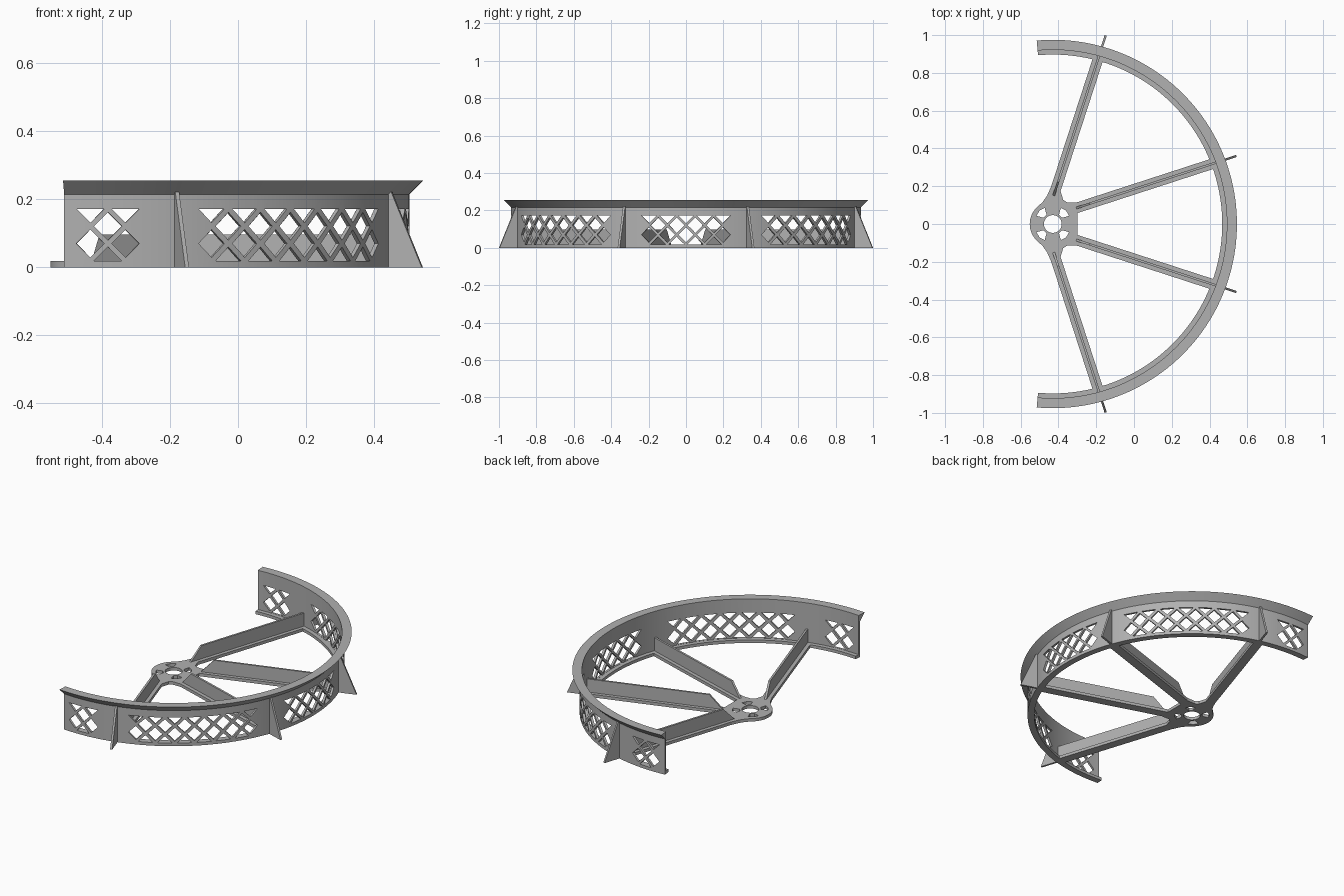
import bpy, bmesh
from math import sin, cos, radians, degrees, pi
from mathutils import Vector

cube = bpy.data.objects.get("Cube")
if cube:
    bpy.data.objects.remove(cube)

CX = -0.43            # hub and ring centre on x
BASE = 0.018          # thickness of the floor parts
WALL_IN, WALL_OUT = 0.922, 0.935

grey = bpy.data.materials.new("plain grey")
grey.use_nodes = True
grey.diffuse_color = (0.44, 0.44, 0.44, 1)
grey.node_tree.nodes["Principled BSDF"].inputs["Base Color"].default_value = grey.diffuse_color


def make(name, bm):
    bmesh.ops.recalc_face_normals(bm, faces=bm.faces)
    mesh = bpy.data.meshes.new(name)
    bm.to_mesh(mesh)
    bm.free()
    mesh.materials.append(grey)
    ob = bpy.data.objects.new(name, mesh)
    bpy.context.collection.objects.link(ob)
    return ob


def loft(bm, loops):
    """Join matching closed loops with quads and cap both ends."""
    rings = [[bm.verts.new(p) for p in loop] for loop in loops]
    n = len(rings[0])
    for a, b in zip(rings, rings[1:]):
        for i in range(n):
            j = (i + 1) % n
            bm.faces.new((a[i], a[j], b[j], b[i]))
    bm.faces.new(rings[0])
    bm.faces.new(rings[-1][::-1])


def polar(r, a, z):
    return Vector((CX + r * cos(a), r * sin(a), z))


def cut(ob, bm):
    cutter = make(ob.name + "_cutter", bm)
    mod = ob.modifiers.new("openings", "BOOLEAN")
    mod.operation = "DIFFERENCE"
    mod.solver = "EXACT"
    mod.object = cutter
    bpy.context.view_layer.update()
    graph = bpy.context.evaluated_depsgraph_get()
    mesh = bpy.data.meshes.new_from_object(ob.evaluated_get(graph))
    ob.modifiers.clear()
    ob.data = mesh
    bpy.data.objects.remove(cutter)


# Guard ring: wall with inner foot and flared top lip, swept along an arc
profile = [(0.897, 0), (WALL_OUT, 0), (WALL_OUT, 0.215), (0.975, 0.255),
           (WALL_IN, 0.255), (WALL_IN, BASE), (0.897, BASE)]
steps, end = 96, radians(95)
bm = bmesh.new()
loft(bm, [[polar(r, end * (2 * i / steps - 1), z) for r, z in profile]
          for i in range(steps + 1)])
ring = make("guard_ring", bm)

# Lattice windows: rows of diamonds, the top and bottom rows halved
bm = bmesh.new()
LOW, HIGH, HALF = 0.019, 0.172, 0.041
row_gap = (HIGH - LOW) / 3


def lattice(centre, columns, gap):
    for row in range(4):
        count = columns if row % 2 == 0 else columns - 1
        z = HIGH - row * row_gap
        for k in range(count):
            s = (2 * k - count + 1) * gap
            shape = [(s - HALF, z), (s + HALF, z)]
            if row < 3:
                shape.insert(1, (s, z - HALF))
            if row > 0:
                shape.append((s, z + HALF))
            loft(bm, [[polar(r, centre + u / WALL_OUT, v) for u, v in shape]
                      for r in (0.91, 0.95)])


lattice(0, 5, 0.050)
for side in (-1, 1):
    lattice(side * radians(48), 7, 0.054)
    lattice(side * radians(87.1), 2, 0.052)
cut(ring, bm)

# Spokes with upright ribs, and the outer fins in line with them
SHIFT = 0.042


def plate(name, side, angle, outline, half):
    """Upright plate: outline in distance and height, thick across the spoke."""
    a = radians(angle)
    d = Vector((cos(a), sin(a), 0))
    n = Vector((-sin(a), cos(a), 0))
    loops = []
    for off in (SHIFT - half, SHIFT + half):
        pts = [Vector((CX, 0, z)) + d * r + n * off for r, z in outline]
        loops.append([(p.x, p.y * side, p.z) for p in pts])
    bm = bmesh.new()
    loft(bm, loops)
    return make(name, bm)


for side, hand in ((1, "left"), (-1, "right")):
    for angle, place in ((18, "inner"), (72, "outer")):
        tag = f"{hand}_{place}"
        plate(f"spoke_{tag}", side, angle,
              [(0.11, 0), (0.91, 0), (0.91, BASE), (0.11, BASE)], 0.0275)
        plate(f"rib_{tag}", side, angle,
              [(0.145, 0.01), (0.928, 0.01), (0.928, 0.097), (0.22, 0.097), (0.145, BASE)], 0.006)
        plate(f"fin_{tag}", side, angle,
              [(0.925, 0), (1.036, 0), (0.942, 0.221), (0.925, 0.221)], 0.006)

# Hub plate: round at one side, blending into the spokes
upper = [(0.13, 0.115), (0.075, 0.115), (0.055, 0.128), (0.041, 0.176), (-0.011, 0.193),
         (-0.03, 0.15), (-0.055, 0.115)]
arc = [(0.122 * cos(radians(t)), 0.122 * sin(radians(t))) for t in range(132, 229, 6)]
outline = upper + arc + [(x, -y) for x, y in reversed(upper)]
bm = bmesh.new()
loft(bm, [[(CX + x, y, z) for x, y in outline] for z in (0, BASE)])
hub = make("hub_plate", bm)

# Shaft hole and four wedge slots
bm = bmesh.new()
loft(bm, [[polar(0.047, 2 * pi * i / 32, z) for i in range(32)] for z in (-0.05, 0.05)])
for q in range(4):
    mid = pi / 4 + q * pi / 2
    wedge = [(0.06, -0.2), (0.096, -0.32), (0.1, 0), (0.096, 0.32), (0.06, 0.2)]
    loft(bm, [[polar(r, mid + t, z) for r, t in wedge] for z in (-0.05, 0.05)])
cut(hub, bm)

# Smooth curved walls, keep edges sharp
for ob in (ring, hub):
    bpy.ops.object.select_all(action="DESELECT")
    ob.select_set(True)
    bpy.context.view_layer.objects.active = ob
    bpy.ops.object.shade_smooth_by_angle(angle=radians(25))
